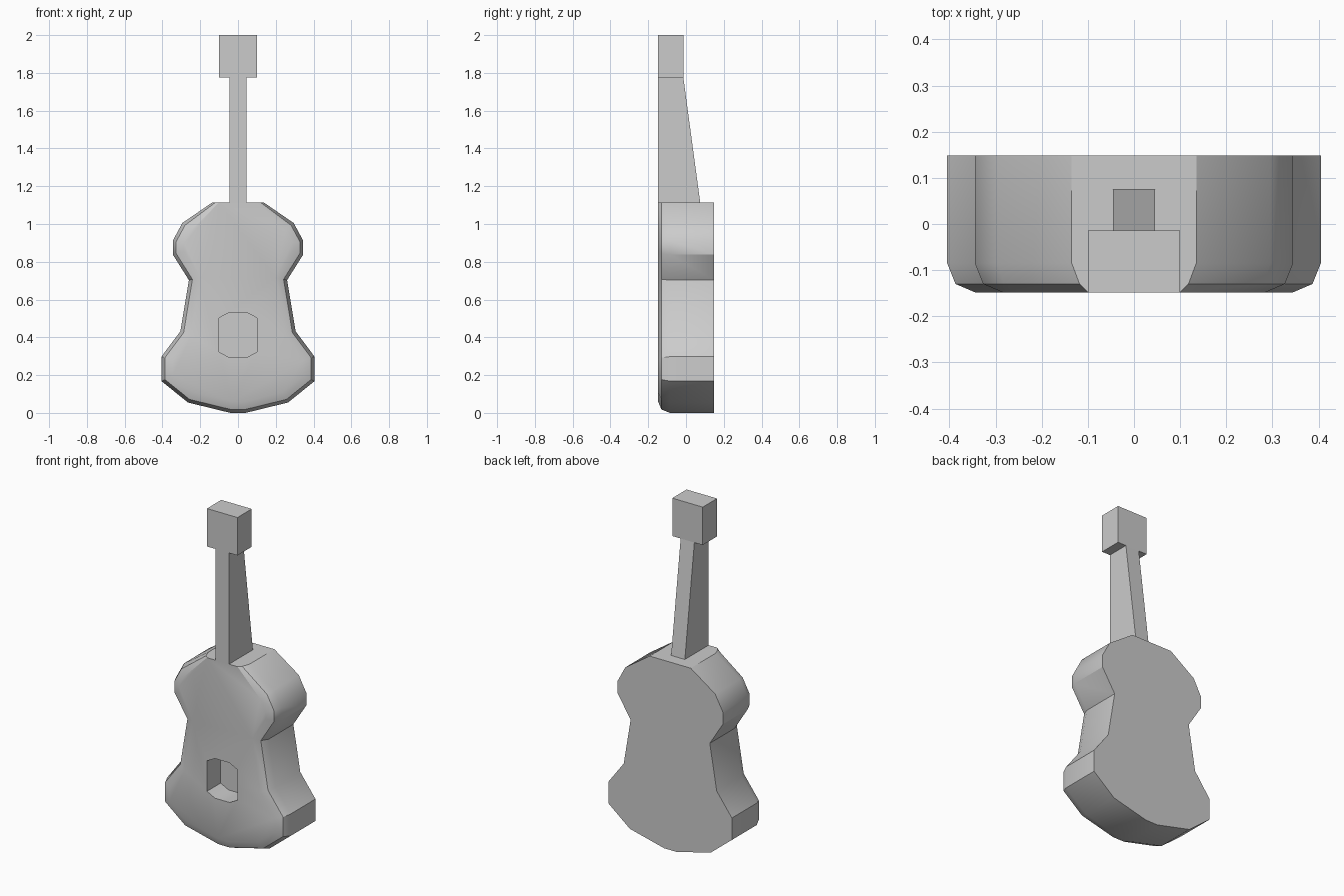
import bpy, bmesh
from mathutils import Vector

if "Cube" in bpy.data.objects:
    bpy.data.objects.remove(bpy.data.objects["Cube"])

FRONT, BACK = -0.148, 0.148


def make_object(name, bm):
    bmesh.ops.recalc_face_normals(bm, faces=bm.faces)
    mesh = bpy.data.meshes.new(name)
    bm.to_mesh(mesh)
    bm.free()
    obj = bpy.data.objects.new(name, mesh)
    bpy.context.collection.objects.link(obj)
    return obj


def loft(name, rings):
    """Closed solid through rings of 3D points."""
    bm = bmesh.new()
    loops = [[bm.verts.new(p) for p in ring] for ring in rings]
    n = len(loops[0])
    for a, b in zip(loops, loops[1:]):
        for i in range(n):
            j = (i + 1) % n
            bm.faces.new((a[i], a[j], b[j], b[i]))
    bm.faces.new(loops[0])
    bm.faces.new(loops[-1])
    return make_object(name, bm)


def mirrored(half):
    return half + [(-x, z) for x, z in reversed(half)]


def inset(half, d, top_x):
    """Mitred inward offset of the half outline; the flat top stays level."""
    full = [Vector(p) for p in mirrored(half)]
    out = []
    for i in range(len(half) - 1):
        p = full[i]
        e1 = (p - full[i - 1]).normalized()
        e2 = (full[i + 1] - p).normalized()
        n1, n2 = Vector((-e1.y, e1.x)), Vector((-e2.y, e2.x))
        q = p + (n1 + n2) * d / (1 + n1.dot(n2))
        out.append((q.x, q.y))
    return out + [(top_x, half[-1][1])]


def ring_at(half, y):
    return [(x, y, z) for x, z in mirrored(half)]


def rect(w, y0, y1, z):
    return [(-w, y0, z), (w, y0, z), (w, y1, z), (-w, y1, z)]


# Body: waisted outline with a rounded front rim
outline = [(0.04, 0.0), (0.265, 0.055), (0.405, 0.168), (0.405, 0.298),
           (0.305, 0.432), (0.26, 0.703), (0.345, 0.838), (0.345, 0.912),
           (0.295, 1.005), (0.135, 1.115)]
body = loft("body", [
    ring_at(outline, BACK),
    ring_at(outline, -0.085),
    ring_at(inset(outline, 0.018, 0.118), -0.13),
    ring_at(inset(outline, 0.06, 0.10), FRONT)])

# Sound hole: blind eight-sided pocket
hole = [(0.048, 0.295), (0.1, 0.322), (0.1, 0.503), (0.048, 0.53)]
cutter = loft("sound_hole_cutter", [ring_at(hole, -0.3), ring_at(hole, -0.02)])
cutter.hide_render = True
cut = body.modifiers.new("sound_hole", 'BOOLEAN')
cut.operation = 'DIFFERENCE'
cut.solver = 'EXACT'
cut.object = cutter
bpy.context.view_layer.objects.active = body
body.select_set(True)
bpy.ops.object.modifier_apply(modifier=cut.name)
bpy.data.objects.remove(cutter)
bpy.ops.object.shade_smooth_by_angle(angle=0.55)

# Neck: tapers in depth toward the headstock
loft("neck", [rect(0.045, FRONT, 0.075, 1.115), rect(0.045, FRONT, -0.014, 1.775)])

# Headstock
loft("headstock", [rect(0.1, FRONT, -0.014, 1.775), rect(0.1, FRONT, -0.014, 2.0)])
